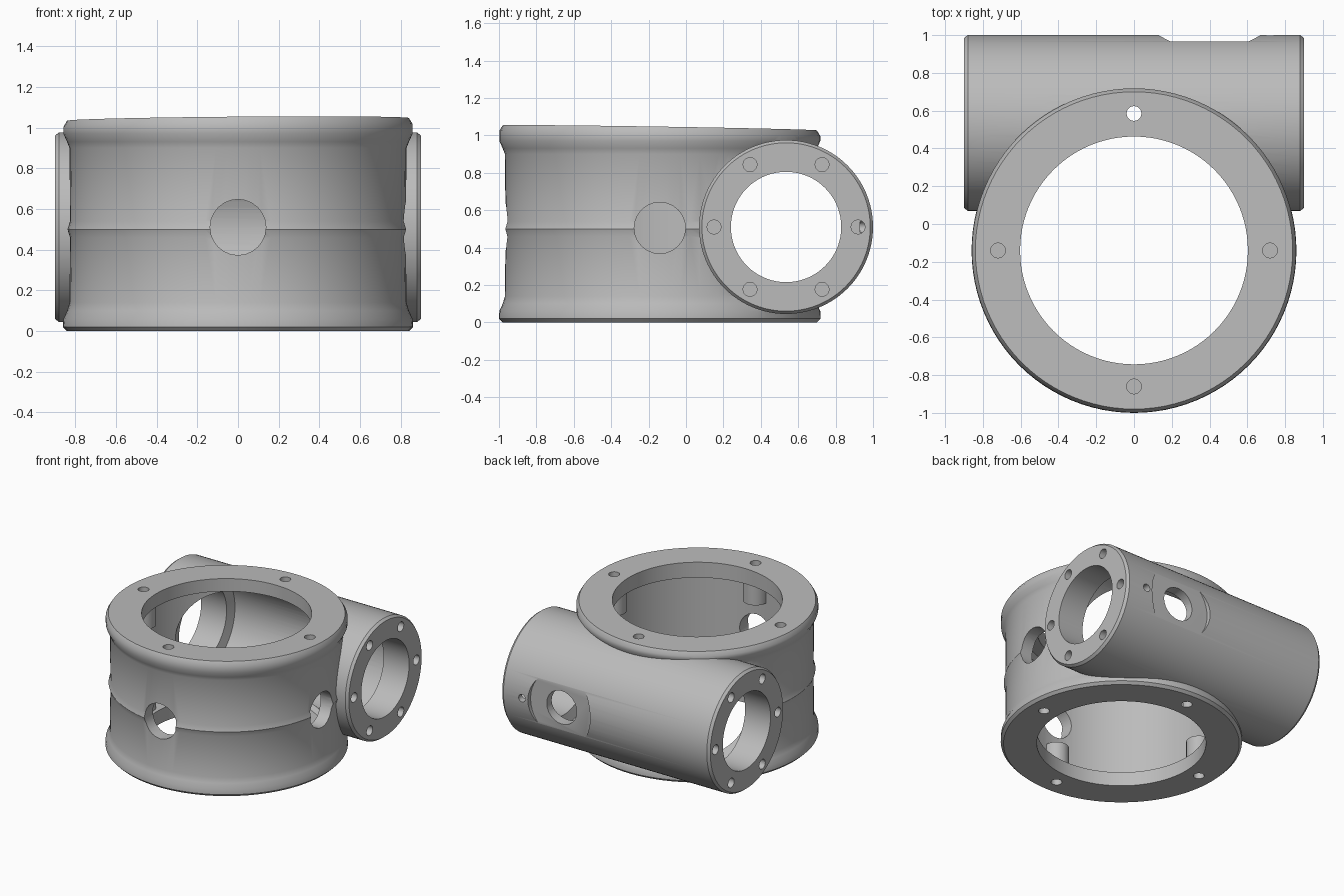
import bpy, bmesh, math
from mathutils import Matrix, Vector

cube = bpy.data.objects.get("Cube")
if cube:
    bpy.data.objects.remove(cube, do_unlink=True)

mat = bpy.data.materials.new("cast grey metal")
mat.use_nodes = True
GREY = (0.5, 0.5, 0.5, 1)
mat.diffuse_color = GREY
mat.node_tree.nodes["Principled BSDF"].inputs["Base Color"].default_value = GREY

DRUM = Vector((0, -0.14, 0))        # vertical gear chamber axis
SHAFT = Vector((0, 0.535, 0.51))    # horizontal shaft tunnel axis
TURN = {"x": Matrix.Rotation(math.pi / 2, 4, "Y"),
        "y": Matrix.Rotation(-math.pi / 2, 4, "X"),
        "z": Matrix.Identity(4)}


def lathe(name, profile, origin, axis="z", sides=96):
    """Closed solid turned from (radius, height) points about an axis."""
    bm = bmesh.new()
    rings = []
    for r, h in profile:
        rings.append([bm.verts.new((r * math.cos(a), r * math.sin(a), h))
                      for a in (2 * math.pi * i / sides for i in range(sides))])
    for low, high in zip(rings, rings[1:]):
        for i in range(sides):
            j = (i + 1) % sides
            bm.faces.new((low[i], low[j], high[j], high[i]))
    bm.faces.new(rings[0][::-1])
    bm.faces.new(rings[-1])
    bm.transform(Matrix.Translation(origin) @ TURN[axis])
    bmesh.ops.recalc_face_normals(bm, faces=bm.faces)
    mesh = bpy.data.meshes.new(name)
    bm.to_mesh(mesh)
    bm.free()
    mesh.materials.append(mat)
    obj = bpy.data.objects.new(name, mesh)
    bpy.context.collection.objects.link(obj)
    return obj


def rod(name, radius, start, end, origin, axis="z", sides=24):
    return lathe(name, [(radius, start), (radius, end)], origin, axis, sides)


def combine(target, tool, operation):
    mod = target.modifiers.new("combine", "BOOLEAN")
    mod.operation, mod.solver, mod.object = operation, "EXACT", tool
    bpy.context.view_layer.objects.active = target
    bpy.ops.object.modifier_apply(modifier=mod.name)
    bpy.data.objects.remove(tool, do_unlink=True)


# Outer casting: flanged drum with a parting ridge, plus the shaft tunnel
housing = lathe("gear_housing", [
    (0.84, 0), (0.86, 0.02), (0.858, 0.06), (0.84, 0.10), (0.828, 0.14),
    (0.825, 0.46), (0.838, 0.50), (0.825, 0.54), (0.828, 0.90),
    (0.84, 0.93), (0.858, 0.97), (0.858, 1.01), (0.84, 1.04)], DRUM)
tunnel = lathe("shaft_tunnel", [
    (0.45, -0.9), (0.465, -0.88), (0.465, 0.88), (0.45, 0.9)], SHAFT, "x")
combine(housing, tunnel, "UNION")

# Hollow gear chamber with a narrower bore through each end plate
chamber = lathe("chamber_cutter", [
    (0.603, -0.1), (0.603, 0.11), (0.70, 0.11), (0.73, 0.14),
    (0.73, 0.90), (0.70, 0.93), (0.603, 0.93), (0.603, 1.2)], DRUM)
combine(housing, chamber, "DIFFERENCE")

# Hollow shaft tunnel with bearing bores at both ends
bore = lathe("bore_cutter", [
    (0.295, -1), (0.295, -0.68), (0.37, -0.66),
    (0.37, 0.66), (0.295, 0.68), (0.295, 1)], SHAFT, "x", 72)
combine(housing, bore, "DIFFERENCE")

# Blind bolt bosses under both end plates, with their holes
for x, y in ((-0.72, 0), (0.72, 0), (0, -0.72)):
    spot = DRUM + Vector((x, y, 0))
    for low, high in ((0.06, 0.28), (0.76, 0.98)):
        combine(housing, rod("bolt_boss", 0.09, low, high, spot), "UNION")
    for low, high in ((-0.1, 0.2), (0.84, 1.2)):
        combine(housing, rod("bolt_hole", 0.04, low, high, spot, sides=12), "DIFFERENCE")
combine(housing, rod("back_bolt_hole", 0.04, -0.1, 1.2,
                     DRUM + Vector((0, 0.725, 0)), sides=12), "DIFFERENCE")

# Six cover bolt holes in each end of the tunnel
for k in range(6):
    a = k * math.pi / 3
    spot = SHAFT + Vector((0, 0.385 * math.cos(a), 0.385 * math.sin(a)))
    for low, high in ((-1, -0.72), (0.72, 1)):
        combine(housing, rod("cover_bolt_hole", 0.038, low, high, spot, "x", 12), "DIFFERENCE")

# Inspection holes: front, left side and back, the last on a flat seat
combine(housing, rod("front_port", 0.137, -1.1, -0.6, Vector((0, 0, 0.51)), "y"), "DIFFERENCE")
combine(housing, rod("side_port", 0.137, 0.5, 1.1, Vector((0, -0.14, 0.505)), "x"), "DIFFERENCE")
combine(housing, rod("back_seat", 0.27, 0.965, 1.2, Vector((0.4, 0, 0.51)), "y", 40), "DIFFERENCE")
combine(housing, rod("back_port", 0.13, 0.7, 1.1, Vector((0.4, 0, 0.51)), "y"), "DIFFERENCE")
combine(housing, rod("back_pin_hole", 0.03, 0.93, 1.1, Vector((0.72, 0, 0.51)), "y", 12), "DIFFERENCE")

# Slight slope of the top plate
for v in housing.data.vertices:
    if v.co.z > 0.985:
        v.co.z += 0.008 * v.co.x - 0.016 * (v.co.y + 0.14)

bpy.ops.object.select_all(action="DESELECT")
housing.select_set(True)
bpy.context.view_layer.objects.active = housing
bpy.ops.object.shade_smooth_by_angle(angle=math.radians(35))
